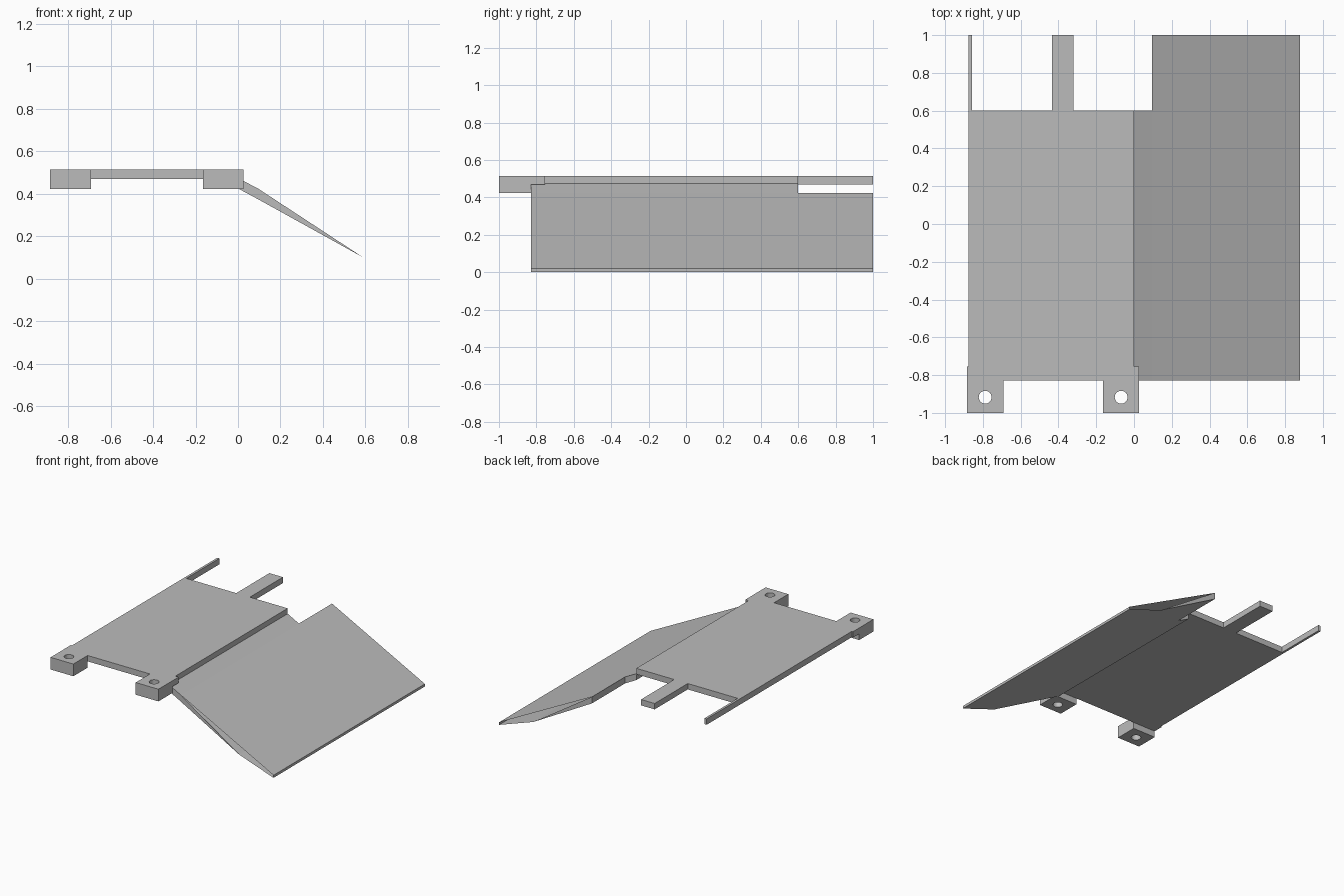
import bpy
import bmesh

cube = bpy.data.objects.get("Cube")
if cube:
    bpy.data.objects.remove(cube, do_unlink=True)

grey = bpy.data.materials.new("plain grey")
grey.use_nodes = True
grey.diffuse_color = (0.5, 0.5, 0.5, 1)
grey.node_tree.nodes["Principled BSDF"].inputs["Base Color"].default_value = (0.5, 0.5, 0.5, 1)

TOP, UNDER, LEG_BOTTOM = 0.515, 0.47, 0.422
FRONT, NOTCH, BACK = -0.828, 0.6, 1.0


def finish(name, bm):
    mesh = bpy.data.meshes.new(name)
    bm.to_mesh(mesh)
    bm.free()
    mesh.materials.append(grey)
    obj = bpy.data.objects.new(name, mesh)
    bpy.context.collection.objects.link(obj)
    return obj


def slab(name, outline, bottom, top):
    """Extrude a flat outline upwards."""
    bm = bmesh.new()
    base = bm.faces.new([bm.verts.new((x, y, bottom)) for x, y in outline])
    grown = bmesh.ops.extrude_face_region(bm, geom=[base])["geom"]
    risen = [v for v in grown if isinstance(v, bmesh.types.BMVert)]
    bmesh.ops.translate(bm, verts=risen, vec=(0, 0, top - bottom))
    bmesh.ops.recalc_face_normals(bm, faces=bm.faces)
    return finish(name, bm)


def rect(x0, x1, y0, y1):
    return [(x0, y0), (x1, y0), (x1, y1), (x0, y1)]


# Deck with a thin side finger and a wider middle finger at the back
slab("deck", [(-0.875, FRONT), (0, FRONT), (0, NOTCH),
              (-0.32, NOTCH), (-0.32, BACK), (-0.435, BACK), (-0.435, NOTCH),
              (-0.857, NOTCH), (-0.857, BACK), (-0.875, BACK)], UNDER, TOP)

# Front mounting lugs, each drilled through, with a short lip along the deck side
for side, x0, x1, hole_x, lip in (("right", -0.885, -0.692, -0.788, (-0.885, -0.875)),
                                  ("left", -0.165, 0.027, -0.068, (0, 0.027))):
    lug = slab(side + "_lug", rect(x0, x1, -1, FRONT), LEG_BOTTOM, TOP)
    slab(side + "_lip", rect(*lip, FRONT, -0.755), UNDER, TOP)

    bpy.ops.mesh.primitive_cylinder_add(vertices=32, radius=0.034, depth=0.4,
                                        location=(hole_x, -0.917, UNDER))
    drill = bpy.context.object
    drill.name = side + "_drill"
    drill.hide_render = True
    cut = lug.modifiers.new("hole", 'BOOLEAN')
    cut.object = drill
    cut.solver = 'EXACT'
    bpy.context.view_layer.objects.active = lug
    bpy.ops.object.modifier_apply(modifier="hole")
    bpy.data.objects.remove(drill, do_unlink=True)

# Sloping ramp: section points (x, z)
hinge_top, hinge_low = (0, 0.474), (0, 0.425)
neck_top, neck_low = (0.095, 0.424), (0.095, 0.374)
belly, tip_top, tip_low = (0.59, 0.1), (0.88, 0.02), (0.88, 0)

bm = bmesh.new()


def strip(a, b, y0, y1):
    """Flat face swept along y between two section points."""
    bm.faces.new([bm.verts.new((p[0], y, p[1]))
                  for p, y in ((a, y0), (b, y0), (b, y1), (a, y1))])


def cap(points, y):
    bm.faces.new([bm.verts.new((x, y, z)) for x, z in points])


# Neck beside the deck, closed at its front, back and hinge side
strip(neck_top, hinge_top, FRONT, NOTCH)
strip(hinge_top, hinge_low, FRONT, NOTCH)
strip(hinge_low, neck_low, FRONT, NOTCH)
for y in (FRONT, NOTCH):
    cap((hinge_top, hinge_low, neck_low, neck_top), y)

# Main panel: top, thin tip, two-part underside; the end caps stop at the belly
strip(tip_top, neck_top, FRONT, BACK)
strip(tip_low, tip_top, FRONT, BACK)
strip(belly, tip_low, FRONT, BACK)
strip(neck_low, belly, FRONT, BACK)
strip(neck_top, neck_low, NOTCH, BACK)
for y in (FRONT, BACK):
    cap((neck_top, neck_low, belly), y)

bmesh.ops.remove_doubles(bm, verts=bm.verts, dist=0.0001)
bmesh.ops.recalc_face_normals(bm, faces=bm.faces)
finish("ramp", bm)
